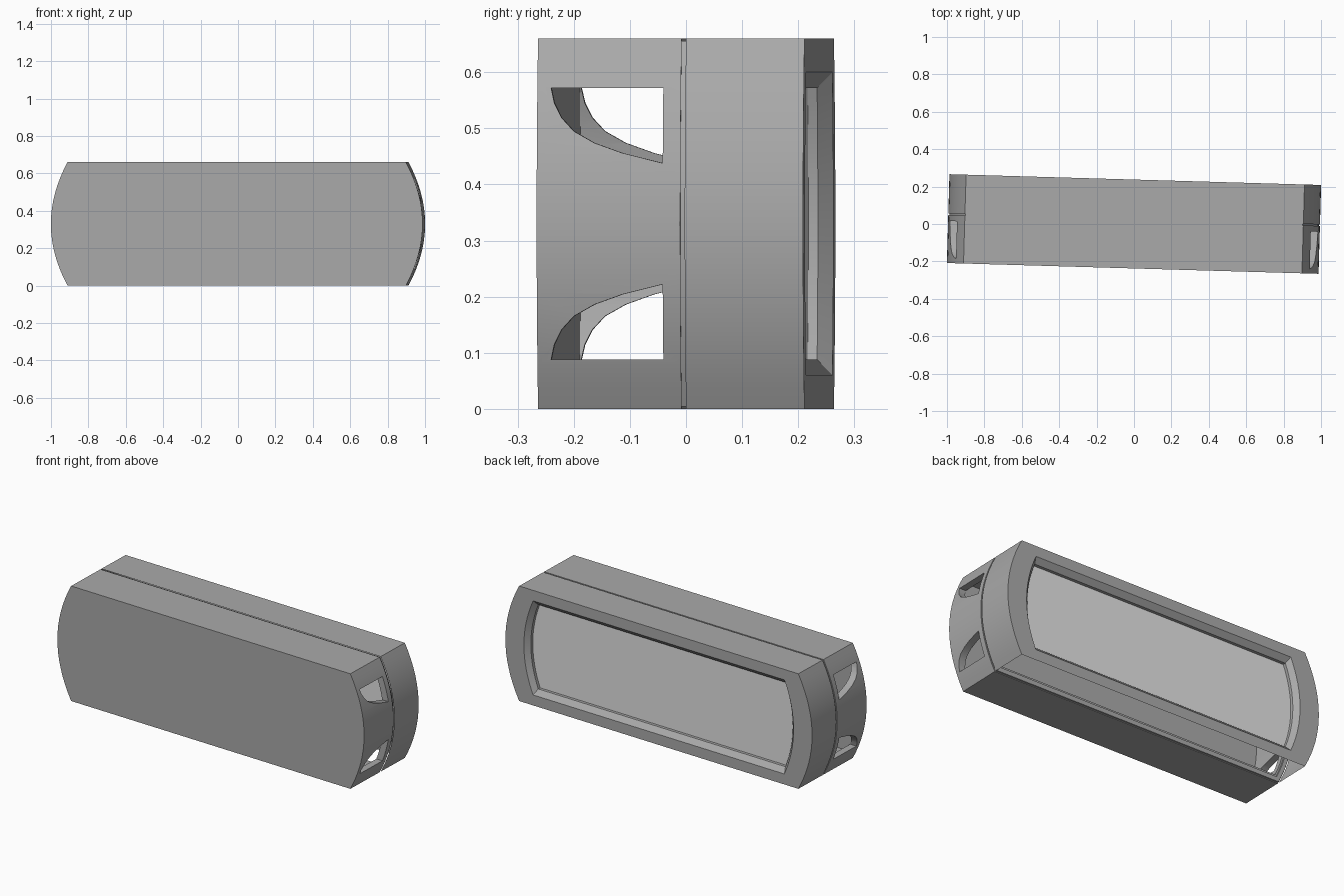
import bpy, bmesh, math
from mathutils import Vector

cube = bpy.data.objects.get("Cube")
if cube:
    bpy.data.objects.remove(cube, do_unlink=True)

HALF_L, HALF_H, BULGE = 0.994, 0.33, 0.089
FRONT, SEAM, BACK = -0.2375, 0.0225, 0.2375
TILT = -0.029
STEPS = 16


def material(name, v):
    m = bpy.data.materials.new(name)
    m.use_nodes = True
    m.diffuse_color = (v, v, v, 1)
    m.node_tree.nodes["Principled BSDF"].inputs["Base Color"].default_value = (v, v, v, 1)
    return m


body_grey = material("body grey", 0.4)
panel_grey = material("panel light grey", 0.76)


def outline(y, end_inset=0.0, z_inset=0.0):
    """Bar with bowed ends, as a ring of points at depth y."""
    h = HALF_H - z_inset
    right = []
    for i in range(STEPS + 1):
        z = h * (2 * i / STEPS - 1)
        x = HALF_L - end_inset - BULGE * (z / HALF_H) ** 2
        right.append(Vector((x, y, z)))
    left = [Vector((-p.x, y, -p.z)) for p in right]
    return right + left


def loft(name, rings, mat, cap_start=False, cap_end=False, closed=False, open_bottom=False):
    bm = bmesh.new()
    loops = [[bm.verts.new(p) for p in r] for r in rings]
    pairs = list(zip(loops, loops[1:]))
    if closed:
        pairs.append((loops[-1], loops[0]))
    for k, (a, b) in enumerate(pairs):
        n = len(a)
        for i in range(n):
            j = (i + 1) % n
            if open_bottom and k == 0 and j == 0:
                continue
            bm.faces.new((a[i], a[j], b[j], b[i]))
    if cap_start:
        bm.faces.new(list(reversed(loops[0])))
    if cap_end:
        bm.faces.new(loops[-1])
    bmesh.ops.recalc_face_normals(bm, faces=bm.faces)
    return finish(name, bm, mat)


def finish(name, bm, mat):
    me = bpy.data.meshes.new(name)
    bm.to_mesh(me)
    bm.free()
    me.materials.append(mat)
    ob = bpy.data.objects.new(name, me)
    bpy.context.collection.objects.link(ob)
    return ob


# Front shell: hollow tray with thick rim
front_shell = loft("front_shell", [
    outline(FRONT), outline(SEAM - 0.004),
    outline(SEAM - 0.004, 0.04, 0.045), outline(FRONT + 0.022, 0.04, 0.045)],
    body_grey, cap_start=True, cap_end=True)

# Quarter-round vents cut through both ends, mirrored top to bottom
vent = [(-0.013, 0.242), (-0.213, 0.242), (-0.207, 0.215), (-0.194, 0.189),
        (-0.172, 0.165), (-0.135, 0.144), (-0.085, 0.126), (-0.013, 0.108)]
for side in (1, -1):
    cutter = loft("vent_cutter", [[Vector((x, y, side * z)) for y, z in vent] for x in (-1.2, 1.2)],
                  body_grey, cap_start=True, cap_end=True)
    cutter.hide_render = True
    mod = front_shell.modifiers.new("vent", "BOOLEAN")
    mod.operation, mod.solver, mod.object = "DIFFERENCE", "EXACT", cutter
    bpy.context.view_layer.update()
    cut = front_shell.evaluated_get(bpy.context.evaluated_depsgraph_get())
    mesh = bpy.data.meshes.new_from_object(cut)
    front_shell.modifiers.clear()
    front_shell.data = mesh
    bpy.data.objects.remove(cutter, do_unlink=True)

# Back frame: thin skin, open underneath, with a chamfered window
back_frame = loft("back_frame", [
    outline(SEAM + 0.004), outline(BACK), outline(BACK, 0.12, 0.06),
    outline(BACK - 0.027, 0.145, 0.088), outline(BACK - 0.045, 0.145, 0.088)],
    body_grey, open_bottom=True)

# Recessed lip in the seam groove
seam_lip = loft("seam_lip", [
    outline(SEAM - 0.006, 0.006, 0.004), outline(SEAM + 0.006, 0.006, 0.004),
    outline(SEAM + 0.006, 0.03, 0.03), outline(SEAM - 0.006, 0.03, 0.03)],
    body_grey, closed=True)

# Window panel
back_panel = loft("back_panel", [
    outline(BACK - 0.049, 0.14, 0.083), outline(BACK - 0.044, 0.14, 0.083)],
    panel_grey, cap_start=True, cap_end=True)

# Place, turn slightly and shade
for ob in (front_shell, back_frame, seam_lip, back_panel):
    ob.location.z = HALF_H
    ob.rotation_euler.z = TILT
    bpy.ops.object.select_all(action="DESELECT")
    ob.select_set(True)
    bpy.context.view_layer.objects.active = ob
    bpy.ops.object.shade_smooth_by_angle(angle=math.radians(30))
